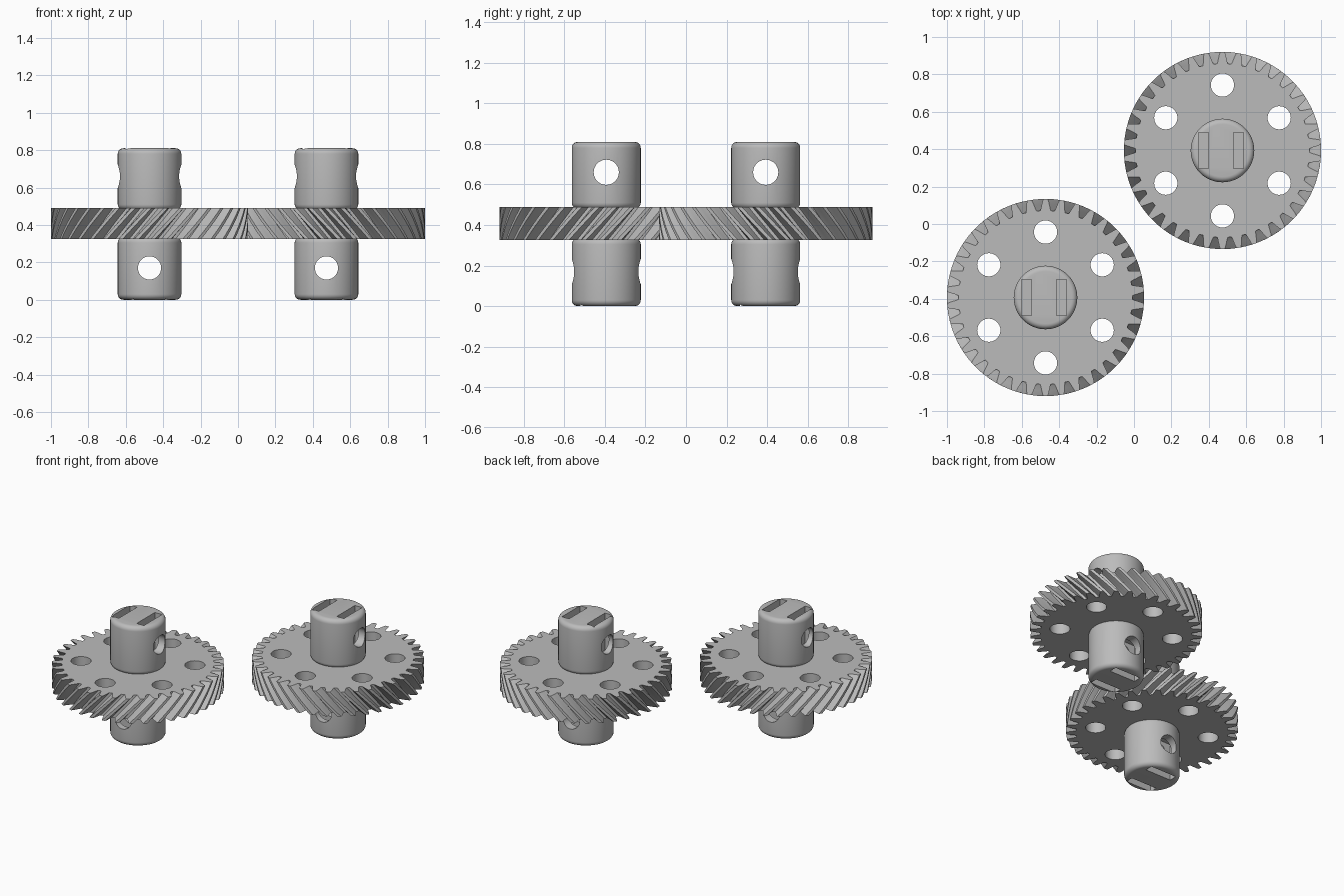
import bpy, bmesh
from math import pi, sin, cos, radians
from mathutils import Matrix, Vector

if "Cube" in bpy.data.objects:
    bpy.data.objects.remove(bpy.data.objects["Cube"], do_unlink=True)

TEETH, TIP_R, ROOT_R = 38, 0.527, 0.465
GEAR_LOW, GEAR_TOP, TOP = 0.325, 0.49, 0.81
HUB_R, FILLET, HOLE_R = 0.17, 0.03, 0.062
TWIST = radians(17)

grey = bpy.data.materials.new("light_grey")
grey.use_nodes = True
grey.diffuse_color = (0.5, 0.5, 0.5, 1)
grey.node_tree.nodes["Principled BSDF"].inputs["Base Color"].default_value = (0.5, 0.5, 0.5, 1)


def finish(name, bm):
    """Turn a bmesh into a linked object."""
    bmesh.ops.recalc_face_normals(bm, faces=bm.faces)
    mesh = bpy.data.meshes.new(name)
    bm.to_mesh(mesh)
    bm.free()
    mesh.materials.append(grey)
    obj = bpy.data.objects.new(name, mesh)
    bpy.context.collection.objects.link(obj)
    return obj


def loft(name, rings):
    """Join rings of points into a closed solid."""
    bm = bmesh.new()
    rows = [[bm.verts.new(p) for p in ring] for ring in rings]
    n = len(rows[0])
    for low, high in zip(rows, rows[1:]):
        for i in range(n):
            j = (i + 1) % n
            bm.faces.new((low[i], low[j], high[j], high[i]))
    bm.faces.new(rows[0][::-1])
    bm.faces.new(rows[-1])
    return finish(name, bm)


def rod(centre, axis, length):
    """Cylinder used to drill a hole."""
    bm = bmesh.new()
    turn = Vector((0, 0, 1)).rotation_difference(Vector(axis)).to_matrix().to_4x4()
    bmesh.ops.create_cone(bm, cap_ends=True, segments=40, radius1=HOLE_R, radius2=HOLE_R,
                          depth=length, matrix=Matrix.Translation(centre) @ turn)
    return finish("hole_cutter", bm)


def box(centre, size):
    """Block used to cut a slot."""
    bm = bmesh.new()
    bmesh.ops.create_cube(bm, size=1, matrix=Matrix.Translation(centre) @ Matrix.Diagonal((*size, 1)))
    return finish("slot_cutter", bm)


def cut_and_smooth(obj, cutters):
    """Subtract the cutters, remove them and shade the result."""
    bpy.ops.object.select_all(action="DESELECT")
    obj.select_set(True)
    bpy.context.view_layer.objects.active = obj
    for cutter in cutters:
        cutter.hide_render = True
        mod = obj.modifiers.new("cut", "BOOLEAN")
        mod.operation, mod.solver, mod.object = "DIFFERENCE", "EXACT", cutter
        bpy.ops.object.modifier_apply(modifier=mod.name)
        bpy.data.objects.remove(cutter, do_unlink=True)
    bpy.ops.object.shade_smooth_by_angle(angle=radians(25))


def helical_gear(name, x, y, hand):
    # Tooth outline as (fraction of pitch, fraction of depth)
    tooth = [(-0.37, 0), (-0.31, 0.2), (-0.25, 0.5), (-0.19, 0.8), (-0.13, 1)]
    tooth += [(-a, d) for a, d in reversed(tooth)]
    rings, steps = [], 6
    for s in range(steps + 1):
        t = s / steps
        ring = []
        for k in range(TEETH):
            for a, d in tooth:
                ang = 2 * pi * (k + a) / TEETH + hand * TWIST * (t - 1) + pi / 2
                r = ROOT_R + (TIP_R - ROOT_R) * d
                ring.append((x + r * cos(ang), y + r * sin(ang),
                             GEAR_LOW + (GEAR_TOP - GEAR_LOW) * t))
        rings.append(ring)
    gear = loft(name, rings)
    # Six lightening holes
    spots = [pi / 2 + k * pi / 3 for k in range(6)]
    cut_and_smooth(gear, [rod((x + 0.35 * cos(a), y + 0.35 * sin(a), 0.41), (0, 0, 1), 0.4)
                          for a in spots])


def hub(name, x, y, z0, z1, hole_z, along_x):
    # Rounded cylinder
    arc = [i * pi / 12 for i in range(7)]
    profile = [(HUB_R - FILLET + FILLET * sin(a), z0 + FILLET * (1 - cos(a))) for a in arc]
    profile += [(r, z0 + z1 - z) for r, z in reversed(profile)]
    n = 64
    body = loft(name, [[(x + r * cos(2 * pi * i / n), y + r * sin(2 * pi * i / n), z)
                        for i in range(n)] for r, z in profile])
    # Cross hole and two nut slots opening at the outer end
    cutters = [rod((x, y, hole_z), (1, 0, 0) if along_x else (0, 1, 0), 0.6)]
    slot_z = z1 - 0.1 if along_x else z0 + 0.1
    for off in (-0.101, 0.085):
        if along_x:
            cutters.append(box((x + off, y, slot_z), (0.053, 0.194, 0.3)))
        else:
            cutters.append(box((x, y + off, slot_z), (0.194, 0.053, 0.3)))
    cut_and_smooth(body, cutters)


for side, sign in (("right", -1), ("left", 1)):
    x, y = 0.473 * sign, 0.393 * sign
    helical_gear(side + "_gear_wheel", x, y, -sign)
    hub(side + "_upper_hub", x, y, GEAR_TOP - 0.01, TOP, 0.66, True)
    hub(side + "_lower_hub", x, y, 0, GEAR_LOW + 0.01, 0.17, False)
